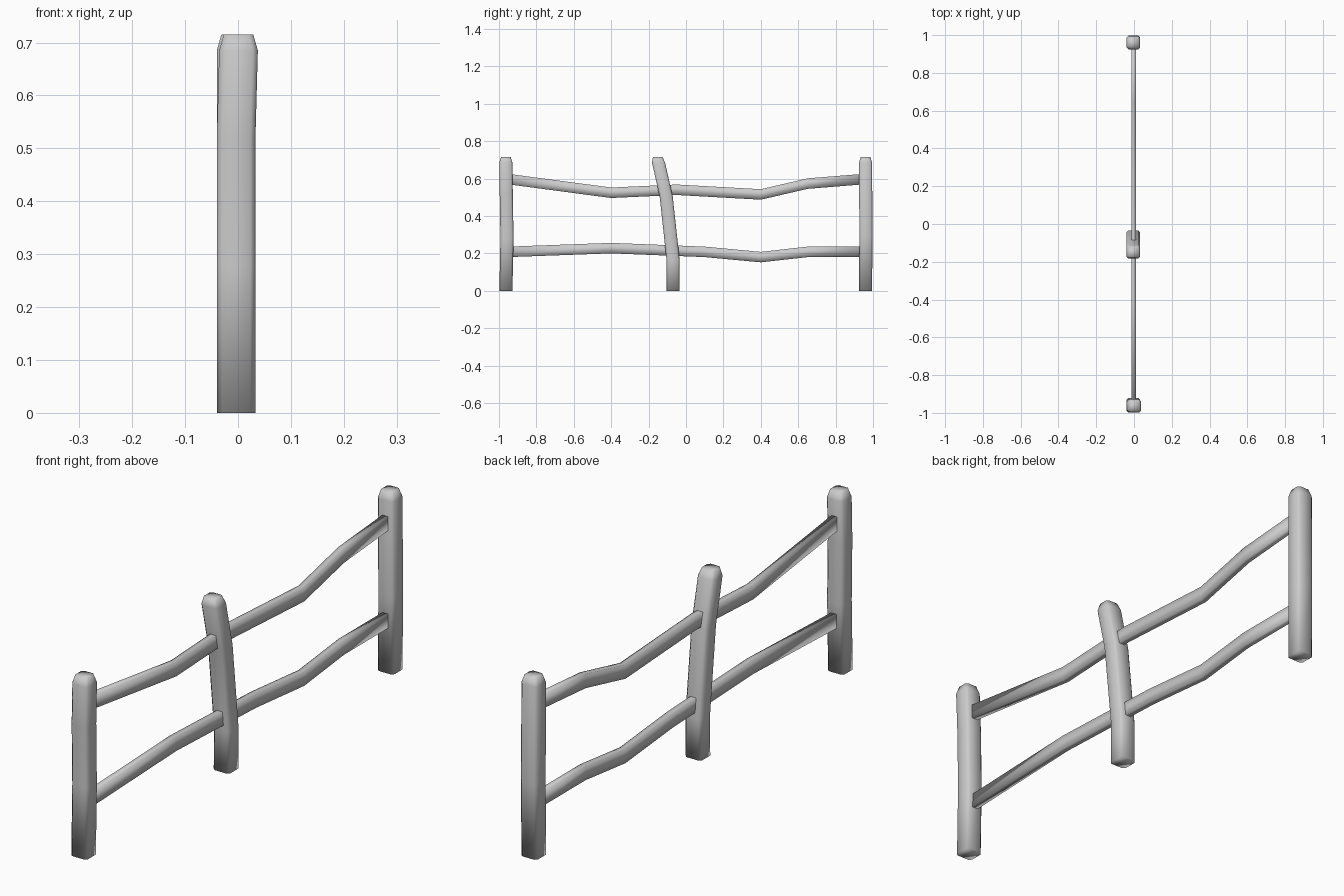
import bpy, bmesh

if "Cube" in bpy.data.objects:
    bpy.data.objects.remove(bpy.data.objects["Cube"])


def loft(name, rings):
    """Skin a list of equal-sized vertex rings, cap both ends, shade smooth."""
    bm = bmesh.new()
    loops = [[bm.verts.new(p) for p in ring] for ring in rings]
    n = len(loops[0])
    for a, b in zip(loops, loops[1:]):
        for i in range(n):
            j = (i + 1) % n
            bm.faces.new((a[i], a[j], b[j], b[i]))
    bm.faces.new(loops[0][::-1])
    bm.faces.new(loops[-1])
    bmesh.ops.recalc_face_normals(bm, faces=bm.faces)
    for f in bm.faces:
        f.smooth = True
    mesh = bpy.data.meshes.new(name)
    bm.to_mesh(mesh)
    bm.free()
    obj = bpy.data.objects.new(name, mesh)
    bpy.context.collection.objects.link(obj)
    return obj


def post_ring(x, y, z, hx, hy, c):
    """Square section with chamfered corners."""
    return [(x + u, y + v, z) for u, v in (
        (hx, -hy + c), (hx, hy - c), (hx - c, hy), (-hx + c, hy),
        (-hx, hy - c), (-hx, -hy + c), (-hx + c, -hy), (hx - c, -hy))]


def post(name, spine):
    """Bent post along (x, y, z) points, with a bevelled top."""
    rings = [post_ring(x, y, z, 0.0365, 0.035, 0.01) for x, y, z in spine]
    x, y, z = spine[-1]
    rings.append(post_ring(x, y + (y - spine[-2][1]) * 0.1, 0.715, 0.028, 0.026, 0.009))
    return loft(name, rings)


def rail(name, path):
    """Thin rectangular rail following (y, z) points."""
    hx, hz = 0.0125, 0.028
    return loft(name, [[(-0.002 + u, y, z + v) for u, v in
                        ((-hx, -hz), (hx, -hz), (hx, hz), (-hx, hz))] for y, z in path])


# Posts: two upright ends and a leaning middle one
post("left_post", [(-0.0035, -0.963, 0), (-0.0035, -0.957, 0.28),
                   (-0.0035, -0.961, 0.52), (0.001, -0.963, 0.685)])
post("middle_post", [(-0.0035, -0.07, 0), (-0.0035, -0.069, 0.165),
                     (-0.0035, -0.106, 0.505), (-0.0035, -0.147, 0.685)])
post("right_post", [(-0.0035, 0.96, 0), (-0.0035, 0.962, 0.3),
                    (-0.0035, 0.96, 0.685)])

# Rails: wavy, running through the middle post
rail("upper_rail", [(-0.95, 0.597), (-0.4, 0.524), (-0.05, 0.54),
                    (0.4, 0.515), (0.65, 0.573), (0.95, 0.597)])
rail("lower_rail", [(-0.95, 0.208), (-0.4, 0.228), (0.1, 0.208),
                    (0.4, 0.18), (0.65, 0.208), (0.95, 0.208)])
